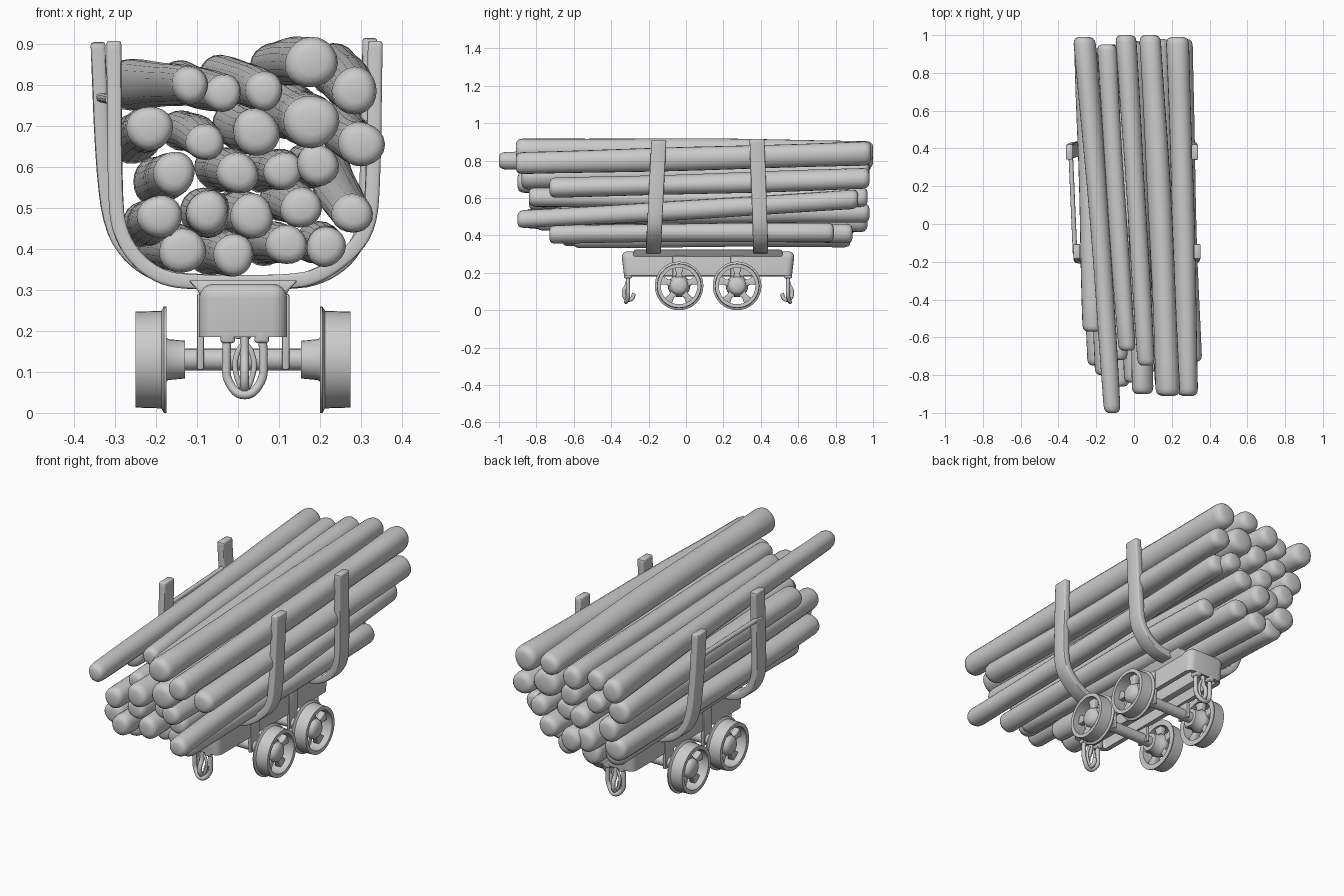
import bpy, bmesh, math, random
from mathutils import Vector

if "Cube" in bpy.data.objects:
    bpy.data.objects.remove(bpy.data.objects["Cube"])

random.seed(4)
CX = 0.0125      # truck centre line
CY = 0.1175      # truck centre along y
AXLES = (-0.037, 0.273)


def finish(bm, name, bevel=0.0, segs=2):
    bmesh.ops.recalc_face_normals(bm, faces=bm.faces)
    me = bpy.data.meshes.new(name)
    bm.to_mesh(me)
    bm.free()
    ob = bpy.data.objects.new(name, me)
    bpy.context.collection.objects.link(ob)
    if bevel:
        m = ob.modifiers.new("bevel", "BEVEL")
        m.width, m.segments = bevel, segs
    return ob


def box(name, lo, hi, bevel=0.006):
    bm = bmesh.new()
    bmesh.ops.create_cube(bm, size=1)
    for v in bm.verts:
        v.co = Vector([(a + b) / 2 + c * (b - a) for a, b, c in zip(lo, hi, v.co)])
    return finish(bm, name, bevel)


def skin(bm, rings, loop=False):
    """Join rings of vertices with quads."""
    n = len(rings[0])
    pairs = list(zip(rings, rings[1:])) + ([(rings[-1], rings[0])] if loop else [])
    for a, b in pairs:
        for i in range(n):
            j = (i + 1) % n
            bm.faces.new((a[i], a[j], b[j], b[i]))
    if not loop:
        bm.faces.new(rings[0][::-1])
        bm.faces.new(rings[-1])


def lathe(name, prof, centre, side, loop=False, n=40):
    """Turn (x, radius) points around an axis along x."""
    bm = bmesh.new()
    rings = []
    for x, r in prof:
        rings.append([bm.verts.new((centre[0] + side * x,
                                    centre[1] + r * math.cos(2 * math.pi * i / n),
                                    centre[2] + r * math.sin(2 * math.pi * i / n))) for i in range(n)])
    skin(bm, rings, loop)
    return finish(bm, name)


def tube(name, pts, r, cyclic=False):
    cu = bpy.data.curves.new(name, "CURVE")
    cu.dimensions = "3D"
    cu.bevel_depth, cu.bevel_resolution, cu.resolution_u = r, 3, 6
    cu.use_fill_caps = True
    sp = cu.splines.new("BEZIER")
    sp.bezier_points.add(len(pts) - 1)
    for p, co in zip(sp.bezier_points, pts):
        p.co = co
        p.handle_left_type = p.handle_right_type = "AUTO"
    sp.use_cyclic_u = cyclic
    ob = bpy.data.objects.new(name, cu)
    bpy.context.collection.objects.link(ob)
    return ob


def log(name, x, z, r, y0, y1, dx, dz, flare=1.08):
    """Slightly bent, uneven log from front (x, z) to back (x+dx, z+dz)."""
    bm = bmesh.new()
    n, m, length = 20, 10, y1 - y0
    ph = [random.uniform(0, 6.28) for _ in range(4)]
    ts = [0, 0.003, 0.009, 0.02] + [i / m for i in range(1, m)] + [0.98, 0.991, 0.997, 1]
    ks = [0.5, 0.77, 0.93, 1.0] + [1.0] * (m - 1) + [1.0, 0.93, 0.77, 0.5]
    rings = []
    for t, k in zip(ts, ks):
        bend = math.sin(math.pi * t)
        cx = x + dx * t + 0.008 * bend * math.sin(ph[0])
        cz = z + dz * t + 0.006 * bend * math.sin(ph[1])
        rr = r * k * (1 + (flare - 1) * t + 0.03 * math.sin(9 * t + ph[2]))
        ring = []
        for i in range(n):
            a = 2 * math.pi * i / n
            q = rr * (1 + 0.035 * math.sin(2 * a + ph[3]) + 0.02 * math.sin(3 * a + ph[2] + 2 * t))
            ring.append(bm.verts.new((cx + q * math.cos(a), y0 + length * t, cz + q * math.sin(a))))
        rings.append(ring)
    skin(bm, rings)
    finish(bm, name)


def stake(name, path, y_low, y_high, thick=0.036, width=0.08):
    """Flat bar bent along an (x, z) path, leaning in y with height."""
    bm = bmesh.new()
    P = [Vector(p) for p in path]
    # Round the bends by corner cutting
    for _ in range(2):
        Q = [P[0]]
        for a, b in zip(P, P[1:]):
            Q += [a.lerp(b, .25), a.lerp(b, .75)]
        P = Q + [P[-1]]
    rings = []
    for i, p in enumerate(P):
        t = (P[min(i + 1, len(P) - 1)] - P[max(i - 1, 0)]).normalized()
        nrm = Vector((-t.y, t.x)) * thick / 2
        y = y_low + (y_high - y_low) * (p.y - 0.31) / 0.6
        rings.append([bm.verts.new((p.x + s * nrm.x, y + w * width / 2, p.y + s * nrm.y))
                      for s, w in ((-1, -1), (1, -1), (1, 1), (-1, 1))])
    skin(bm, rings)
    ob = finish(bm, name, 0.007)
    ob.modifiers["bevel"].angle_limit = math.radians(50)


# Log load, layer by layer: x, z, radius, y front, y back, x drift, z drift
bottom = [(-.135, .395, .055, -.66, .85, -.05, .01), (-.01, .385, .051, -.60, .88, -.06, .01),
          (.12, .41, .05, -.68, .89, -.06, .0), (.215, .405, .047, -.73, .79, -.03, .01)]
second = [(-.19, .48, .055, -.75, .90, -.03, -.02), (-.075, .49, .054, -.86, .95, -.01, .0),
          (.035, .48, .055, -.80, .97, -.05, .0), (.155, .50, .05, -.72, .98, -.05, .02),
          (.28, .485, .05, -.90, .92, -.06, .11)]
third = [(-.155, .585, .053, -.80, .93, -.045, -.02), (0, .585, .052, -.84, .95, -.05, .01),
         (.11, .59, .048, -.78, .9, -.05, .0), (.195, .605, .05, -.84, .97, -.03, .0)]
fourth = [(-.215, .695, .055, -.57, .92, -.04, -.03), (-.08, .66, .047, -.72, .95, -.06, .03),
          (.045, .685, .056, -.90, .96, -.05, .02), (.18, .71, .065, -.88, .98, -.06, .03),
          (.302, .655, .054, -.73, .98, -.05, .05)]
top = [(-.115, .80, .045, -1.0, .99, -.15, .0, 1.35), (-.035, .78, .047, -.67, .95, -.11, .03),
       (.065, .785, .047, -.75, 1.0, -.11, .03, 1.2), (.285, .785, .058, -.91, .99, -.055, .055),
       (.18, .855, .063, -.91, 1.0, -.095, -.005, .9)]
for label, layer in (("bottom", bottom), ("second", second), ("third", third),
                     ("fourth", fourth), ("top", top)):
    for i, L in enumerate(layer):
        log(f"{label}_log_{i + 1}", *L)

# Bent stakes that cradle the load
stake("front_stake", [(-.303, .908), (-.30, .52), (-.289, .44), (-.25, .375), (-.19, .331), (-.12, .318),
                      (.14, .318), (.21, .341), (.28, .395), (.32, .455), (.33, .56), (.335, .908)],
      -.175, -.145)
stake("rear_stake", [(-.342, .905), (-.33, .60), (-.31, .45), (-.26, .375), (-.19, .333), (-.12, .32),
                     (.14, .318), (.21, .335), (.27, .377), (.31, .45), (.315, .56), (.322, .915)],
      .40, .38)
tube("stake_tie_rod", [(-.335, .37, .77), (-.312, -.16, .765)], 0.012)

# Frame: hollow tray with rounded corners, open below
bm = bmesh.new()
bmesh.ops.create_cube(bm, size=1)
for v in bm.verts:
    taper = .965 if v.co.z < 0 else 1
    v.co = Vector((CX + v.co.x * .215, CY + v.co.y * .93 * taper, .25 + v.co.z * .13))
floor = min(bm.faces, key=lambda f: f.calc_center_median().z)
bmesh.ops.delete(bm, geom=[floor], context="FACES_ONLY")
frame = finish(bm, "frame", 0.035, 4)
sol = frame.modifiers.new("wall", "SOLIDIFY")
sol.thickness = 0.025

# Deck with a flared top edge
bm = bmesh.new()
rings = []
for z, hx, hy in ((.275, .10, .40), (.30, .112, .40), (.324, .135, .395)):
    rings.append([bm.verts.new((CX + sx * hx, CY + sy * hy, z))
                  for sx, sy in ((-1, -1), (1, -1), (1, 1), (-1, 1))])
skin(bm, rings)
finish(bm, "deck", 0.008)
box("centre_beam", (CX - .02, CY - .43, .18), (CX + .02, CY + .43, .29))

# Running gear
rim = [(.075, .117), (.012, .119), (.006, .13), (0, .13), (0, .102), (.075, .098)]
hub = [(-.046, .028), (-.046, .046), (-.005, .05), (.008, .06), (.025, .058), (.04, .05),
       (.055, .045), (.064, .034), (.068, .015)]
for k, y in enumerate(AXLES):
    pos = ("front", "rear")[k]
    lathe(f"{pos}_axle", [(-.19, .027), (.19, .027)], (CX, y, .13), 1, n=20)
    for s, side in ((-1, "left"), (1, "right")):
        c = (CX + s * .1875, y, .13)
        lathe(f"{pos}_{side}_wheel_rim", rim, c, s, True)
        lathe(f"{pos}_{side}_wheel_hub", hub, c, s, n=24)
        # Five tapered spokes
        bm = bmesh.new()
        for i in range(5):
            a = math.pi / 2 + i * 2 * math.pi / 5
            u, w = Vector((0, math.cos(a), math.sin(a))), Vector((0, -math.sin(a), math.cos(a)))
            rings = []
            for r, h in ((.03, .022), (.068, .015), (.104, .026)):
                rings.append([bm.verts.new(Vector(c) + u * r + w * h * e + Vector((s * d, 0, 0)))
                              for e, d in ((-1, .01), (1, .01), (1, .042), (-1, .042))])
            skin(bm, rings)
        finish(bm, f"{pos}_{side}_wheel_spokes", 0.004)
        # Axle hanger plates
        x = CX + s * .104
        box(f"{pos}_{side}_axle_hanger", (x - .009, y - .035, .105), (x + .009, y + .035, .29), .005)

# Couplings hanging under both ends
for s, pos in ((-1, "front"), (1, "rear")):
    y = CY + s * .428
    for x in (-.025, .058):
        box(f"{pos}_coupling_lug", (x - .018, y - .022, .17), (x + .018, y + .022, .225), .008)
    tube(f"{pos}_shackle", [(-.025, y, .20), (-.028, y, .13), (-.022, y, .075), (.016, y + s * .01, .044),
                            (.055, y, .075), (.062, y, .13), (.058, y, .20)], 0.011)
    tube(f"{pos}_hook", [(.016, y, .21), (.016, y + s * .004, .14), (.016, y + s * .022, .10),
                         (.016, y + s * .008, .06), (.016, y - s * .02, .06),
                         (.016, y - s * .032, .09)], 0.011)
    tube(f"{pos}_chain_link", [(.0, y, .15), (.016, y, .165), (.032, y, .15), (.032, y, .08),
                               (.016, y, .06), (.0, y, .08)], 0.007, True)

# Smooth shading with crisp edges
for ob in bpy.context.collection.objects:
    ob.select_set(True)
    bpy.context.view_layer.objects.active = ob
bpy.ops.object.convert(target="MESH")
bpy.ops.object.shade_smooth_by_angle(angle=math.radians(45))
